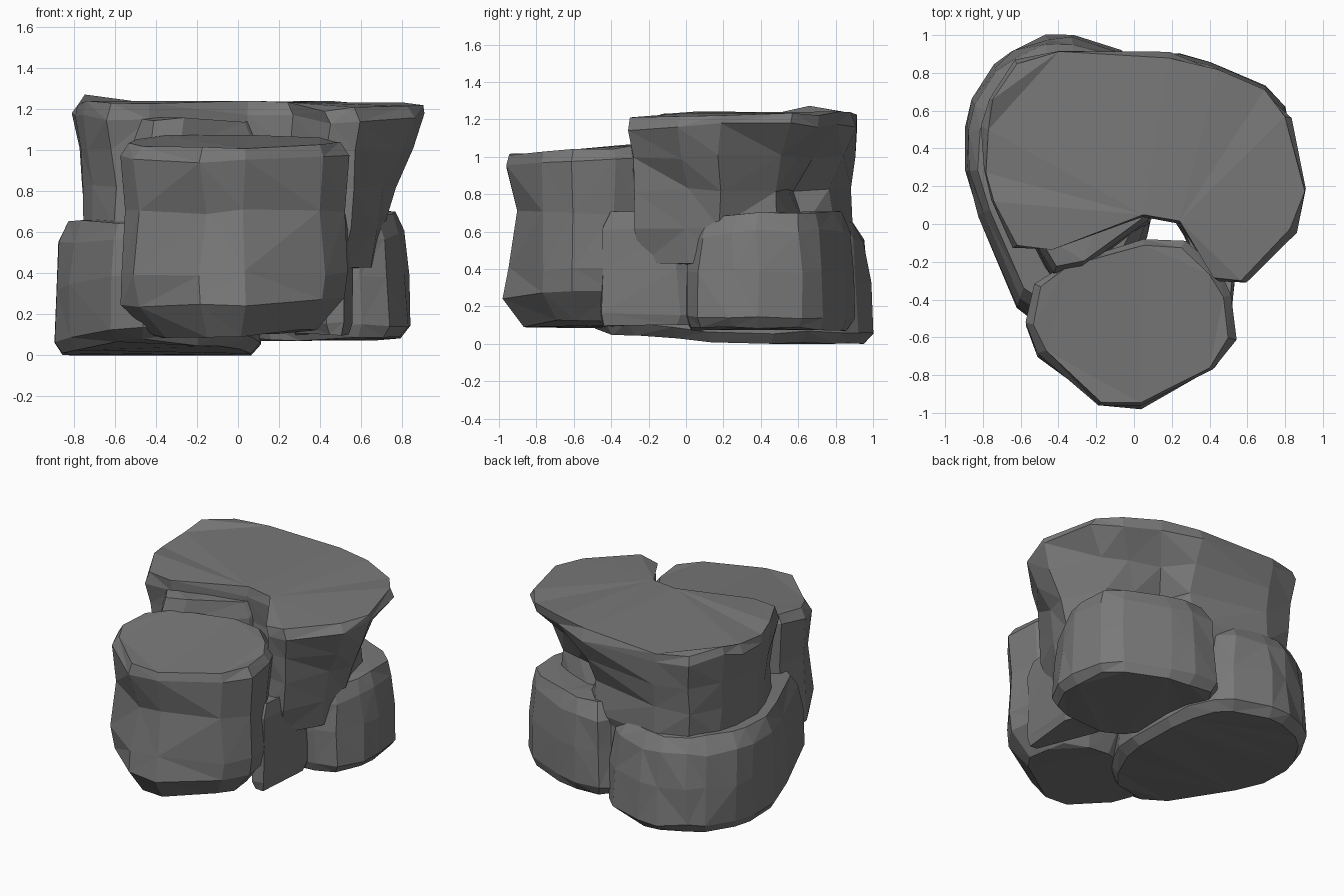
import bpy, bmesh, random
from mathutils import Vector

random.seed(4)
cube = bpy.data.objects.get("Cube")
if cube:
    bpy.data.objects.remove(cube)

# One dark grey stone colour
stone = bpy.data.materials.new("dark_grey_stone")
stone.use_nodes = True
grey = (0.19, 0.19, 0.19, 1)
stone.diffuse_color = grey
shader = stone.node_tree.nodes["Principled BSDF"]
shader.inputs["Base Color"].default_value = grey
shader.inputs["Roughness"].default_value = 0.9


def chamfer(corners, cut=0.2):
    """Cut every corner of a plan outline into two points."""
    points = [Vector(corner) for corner in corners]
    outline = []
    for i, point in enumerate(points):
        following = points[(i + 1) % len(points)]
        outline.append(point.lerp(points[i - 1], cut))
        outline.append(point.lerp(following, cut))
    return outline


def block_profile(bottom, top):
    """Heights and scales of a plain stone with a worn foot and shoulder."""
    steps = ((0, 0.92), (0.1, 1), (0.5, 0.98), (0.85, 0.94), (1, 0.85))
    return [(bottom + (top - bottom) * t, scale) for t, scale in steps]


def chip(point, pivot, dents):
    """Push a point towards the middle of its stone where a dent is near."""
    for centre, radius, depth in dents:
        near = 1 - (point - Vector(centre)).length / radius
        if near > 0:
            inward = Vector((pivot.x - point.x, pivot.y - point.y, 0))
            point += inward.normalized() * depth * near


def rock(name, pivot, corners, profile, lift=None, dents=(), rough=0.012):
    """Loft a chamfered outline through a profile and roughen its facets."""
    pivot = Vector(pivot)
    outline = chamfer(corners)
    bm = bmesh.new()
    rings = []
    for height, scale in profile:
        ring = []
        for plan in outline:
            spot = pivot + (plan - pivot) * scale
            point = Vector((spot.x, spot.y, height))
            if lift:
                point.z += lift(spot.x, spot.y, height)
            chip(point, pivot, dents)
            for axis in range(3):
                point[axis] += random.uniform(-rough, rough)
            point.z = max(point.z, 0)
            ring.append(bm.verts.new(point))
        rings.append(ring)
    for low, high in zip(rings, rings[1:]):
        for i in range(len(outline)):
            bm.faces.new((low[i - 1], low[i], high[i], high[i - 1]))
    bm.faces.new(rings[0])
    bm.faces.new(rings[-1])
    bmesh.ops.triangulate(bm, faces=bm.faces[:])
    bmesh.ops.recalc_face_normals(bm, faces=bm.faces[:])
    mesh = bpy.data.meshes.new(name)
    bm.to_mesh(mesh)
    bm.free()
    mesh.materials.append(stone)
    bpy.context.collection.objects.link(bpy.data.objects.new(name, mesh))


def boulder_lift(x, y, height):
    """Slope the top up towards the back and the foot up towards +x."""
    if height > 0.9:
        return 0.08 * (y + 0.8)
    return 0.1 * max(x, 0) if height < 0.3 else 0


def cap_lift(x, y, height):
    """Raise the back corner on the -x side and drop the front lip."""
    if height < 1.1:
        return 0
    if x < -0.7 and y > 0.6:
        return 0.05
    return 0.1 * min(y, 0)


# Front boulder, with a hollow in its face and a rounded foot
rock("front_boulder", (0, -0.5),
     [(-0.1, -1.07), (0.55, -0.7), (0.5, -0.3), (0.2, -0.05), (-0.5, -0.25),
      (-0.6, -0.6)],
     [(0.09, 0.72), (0.24, 0.97), (0.4, 1), (0.7, 0.97), (0.96, 1), (1.02, 0.93)],
     lift=boulder_lift,
     dents=[((-0.1, -1, 0.65), 0.4, 0.13)])

# Overhanging cap stone, notched at the front and hollowed at the back
rock("cap_stone", (0, 0.2),
     [(0.5, -0.4), (0.95, 0.05), (0.8, 0.7), (0.4, 0.9), (-0.6, 0.93),
      (-0.8, 0.6), (-0.8, 0.2), (-0.6, -0.2), (0.2, 0.1)],
     [(0.42, 0.85), (0.62, 0.94), (0.82, 0.94), (1, 0.96), (1.17, 1), (1.23, 0.97)],
     lift=cap_lift,
     dents=[((0.55, 0.75, 0.78), 0.5, 0.4), ((0.9, 0.1, 0.6), 0.5, 0.2)])

# Wall inside the notch, below the cap
rock("notch_wall", (-0.2, 0.1),
     [(-0.6, 0), (-0.4, -0.35), (0.2, 0.1), (0, 0.3)],
     block_profile(0.3, 1.15))

# Base stone on the -x side, from under the boulder round to the back
rock("right_base_stone", (-0.4, 0.3),
     [(-0.55, -0.6), (-0.1, -0.4), (0.1, 0), (0.1, 0.6), (0, 0.9), (-0.4, 1.02),
      (-0.7, 0.9), (-0.9, 0.6), (-0.9, 0.2)],
     block_profile(0, 0.65),
     lift=lambda x, y, height: 0.1 * max(0.2 - y, 0) if height < 0.5 else 0)

# Base stone on the +x side, reaching the back
rock("left_base_stone", (0.4, 0.4),
     [(0.2, 0), (0.7, 0), (0.85, 0.3), (0.8, 0.7), (0.3, 0.9), (0, 0.9), (-0.1, 0.4)],
     block_profile(0.08, 0.7),
     lift=lambda x, y, height: 0.15 * min(y - 0.3, 0) if height > 0.5 else 0)

# Wedge joining the front boulder to the +x base stone
rock("left_wedge", (0.4, -0.1),
     [(0.5, -0.6), (0.57, 0.1), (0.2, 0.1)],
     block_profile(0.1, 0.7))
